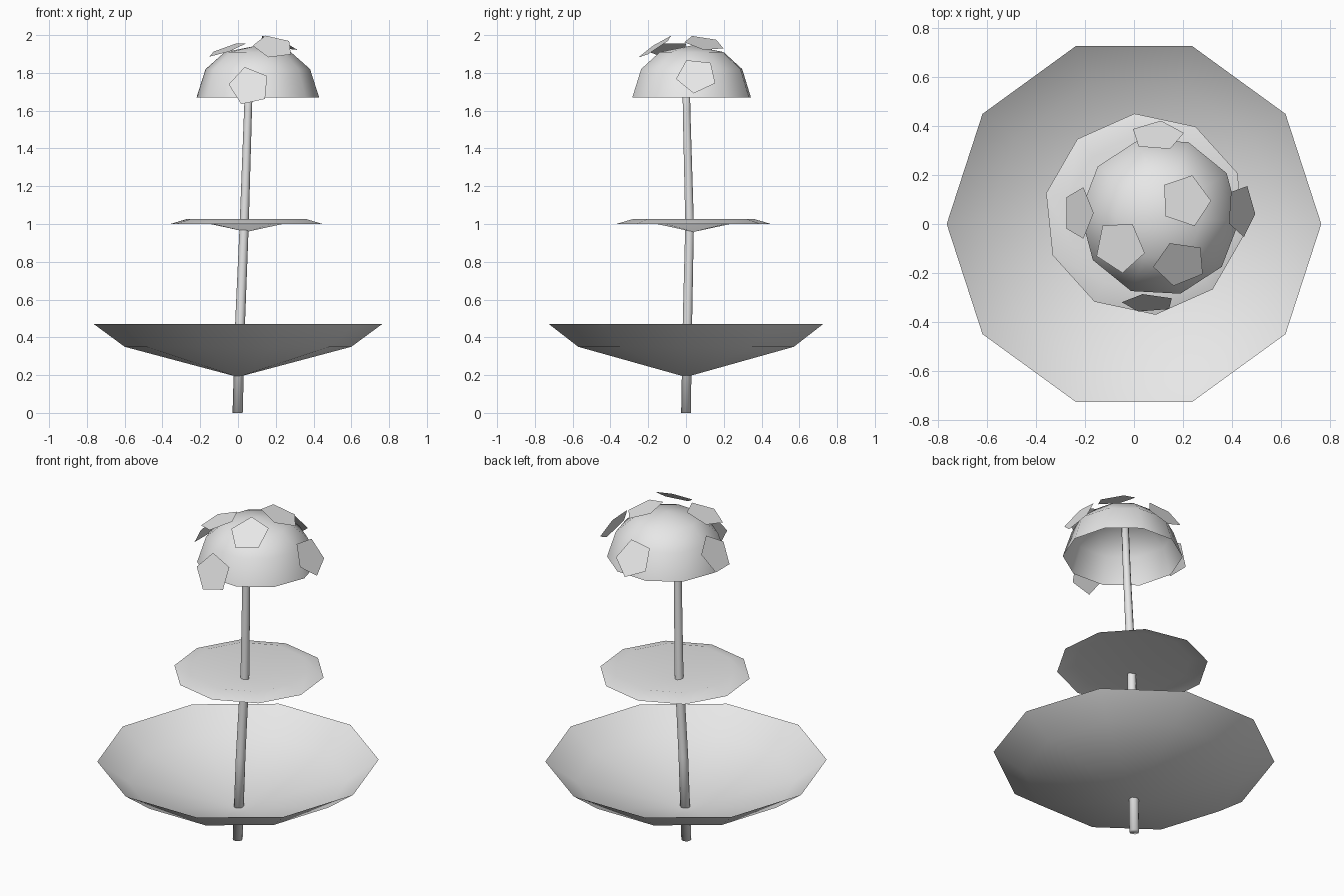
import bpy, bmesh
from math import cos, sin, radians
from mathutils import Vector

cube = bpy.data.objects.get("Cube")
if cube:
    bpy.data.objects.remove(cube)

grey = bpy.data.materials.new("pale_grey")
grey.use_nodes = True
COLOUR = (0.8, 0.8, 0.8, 1)
grey.diffuse_color = COLOUR
grey.node_tree.nodes["Principled BSDF"].inputs["Base Color"].default_value = COLOUR


def finish(name, bm, smooth=True):
    mesh = bpy.data.meshes.new(name)
    for face in bm.faces:
        face.smooth = smooth
    bm.to_mesh(mesh)
    bm.free()
    mesh.materials.append(grey)
    obj = bpy.data.objects.new(name, mesh)
    bpy.context.collection.objects.link(obj)
    return obj


def ring(bm, centre, radius, phase, sides):
    step = 360 / sides
    return [bm.verts.new((centre[0] + radius * cos(radians(phase + step * i)),
                          centre[1] + radius * sin(radians(phase + step * i)),
                          centre[2])) for i in range(sides)]


def bridge(bm, lower, upper):
    n = len(lower)
    for i in range(n):
        j = (i + 1) % n
        bm.faces.new((lower[i], lower[j], upper[j], upper[i]))


def shell(name, centre, profile, tip_z, phase, sides=10):
    """Open turned shell: rings from the rim inward, closed by a tip."""
    bm = bmesh.new()
    rings = [ring(bm, (*centre, z), r, phase, sides) for r, z in profile]
    for a, b in zip(rings, rings[1:]):
        bridge(bm, a, b)
    tip = bm.verts.new((*centre, tip_z))
    last = rings[-1]
    for i in range(sides):
        bm.faces.new((last[i], last[(i + 1) % sides], tip))
    return finish(name, bm)


# Bowl at the foot, skirt halfway up, and hollow cap
shell("base_bowl", (0, 0), [(0.763, 0.47), (0.6, 0.35)], 0.19, 0)
shell("stem_skirt", (0.045, 0.04), [(0.412, 1.0), (0.32, 1.027)], 0.958, -84)
shell("cap", (0.105, 0.03), [(0.325, 1.67), (0.277, 1.82), (0.175, 1.91)], 1.945, 33)

# Slightly bent, tapering stem
bm = bmesh.new()
path = [(-0.002, 0, 0, 0.027), (0.012, 0.008, 0.5, 0.026), (0.033, 0.019, 1.0, 0.024),
        (0.053, 0.003, 1.6, 0.021), (0.065, 0, 1.93, 0.02)]
rings = [ring(bm, p[:3], p[3], 0, 10) for p in path]
for a, b in zip(rings, rings[1:]):
    bridge(bm, a, b)
bm.faces.new(list(reversed(rings[0])))
bm.faces.new(rings[-1])
stem = finish("stem", bm)


# Flat five-sided spots: centre, facing direction, direction of one corner
def spot(name, centre, normal, corner):
    n = Vector(normal).normalized()
    u = Vector(corner)
    u = (u - n * u.dot(n)).normalized()
    v = n.cross(u)
    bm = bmesh.new()
    bm.faces.new([bm.verts.new(Vector(centre) + 0.11 * (u * cos(radians(72 * i)) + v * sin(radians(72 * i))))
                  for i in range(5)])
    return finish(name, bm, False)


spot("spot_front", (0.06, -0.322, 1.73), (0, -0.94, 0.34), (-0.11, 0, 0.01))
spot("spot_right", (-0.225, 0.045, 1.785), (-0.83, 0, 0.55), (0.06, 0, 0.1))
spot("spot_left", (0.437, 0.055, 1.785), (0.85, 0, 0.52), (0.06, -0.015, -0.1))
spot("spot_back", (0.095, 0.36, 1.79), (0, 0.83, 0.56), (0.015, 0.06, -0.09))
spot("spot_top_right", (-0.058, -0.091, 1.925), (-0.35, -0.15, 1), (0.1, -0.02, 0))
spot("spot_top_front", (0.187, -0.161, 1.938), (0.135, -0.65, 1), (-0.115, -0.01, 0))
spot("spot_top_left", (0.21, 0.095, 1.957), (0.34, 0.17, 1), (0.11, 0.005, 0))
